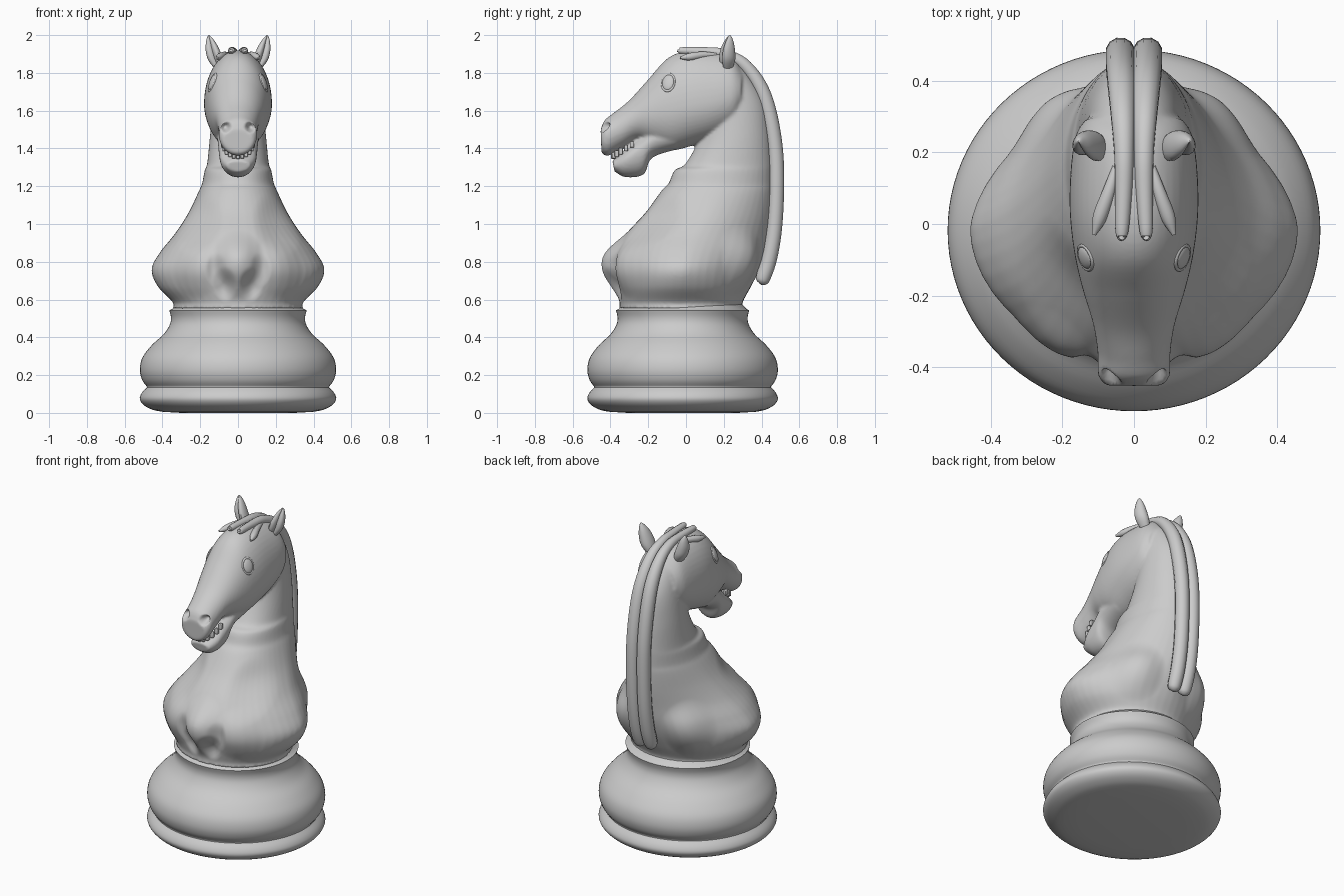
import bpy, bmesh, math
from mathutils import Vector

cube = bpy.data.objects.get("Cube")
if cube:
    bpy.data.objects.remove(cube)


def activate(*objs):
    bpy.ops.object.select_all(action='DESELECT')
    for o in objs:
        o.select_set(True)
    bpy.context.view_layer.objects.active = objs[0]


def add_object(name, bm, angle=40):
    bmesh.ops.recalc_face_normals(bm, faces=bm.faces)
    mesh = bpy.data.meshes.new(name)
    bm.to_mesh(mesh)
    bm.free()
    obj = bpy.data.objects.new(name, mesh)
    bpy.context.collection.objects.link(obj)
    activate(obj)
    bpy.ops.object.shade_smooth_by_angle(angle=math.radians(angle))
    return obj


def refine(keys, steps=6):
    """Catmull-Rom interpolation of section parameters."""
    out = []
    for i in range(len(keys) - 1):
        quad = [keys[max(i - 1, 0)], keys[i], keys[i + 1], keys[min(i + 2, len(keys) - 1)]]
        for s in range(steps):
            t = s / steps
            out.append([b + t / 2 * (c - a + t * (2*a - 5*b + 4*c - d + t * (3*(b - c) + d - a)))
                        for a, b, c, d in zip(*quad)])
    return out + [list(keys[-1])]


def section(ya, za, yb, zb, w, mid, power=2.0, back_power=2.0, count=48):
    """Closed oval between points a and b of the centre plane, widest at fraction mid."""
    a, b = Vector((0, ya, za)), Vector((0, yb, zb))
    centre = a.lerp(b, mid)
    ring = []
    for i in range(count):
        t = math.tau * i / count
        c, s = math.cos(t), math.sin(t)
        e = 2 / (power if c > 0 else back_power)
        p = centre + ((a if c > 0 else b) - centre) * abs(c) ** e
        p.x = math.copysign(w * abs(s) ** e, s)
        ring.append(p)
    return ring


def loft(name, rings):
    bm = bmesh.new()
    loops = [[bm.verts.new(p) for p in r] for r in rings]
    for lo, hi in zip(loops, loops[1:]):
        for i in range(len(lo)):
            j = (i + 1) % len(lo)
            bm.faces.new((lo[i], lo[j], hi[j], hi[i]))
    bm.faces.new(loops[0])
    bm.faces.new(loops[-1])
    return add_object(name, bm)


def press(obj, centre, radii, push):
    """Push the surface near a point with a soft falloff."""
    for v in obj.data.vertices:
        d = Vector([(v.co[k] - centre[k]) / radii[k] for k in range(3)]).length
        if d < 1:
            v.co += Vector(push) * (1 - d * d) ** 2


# Turned base: two rounded mouldings and a waist, then the collar under the chest
lower = [(.4, .006), (.45, .016), (.497, .04), (.52, .072), (.51, .105), (.483, .135)]
upper = [(.483, .14), (.508, .175), (.52, .23), (.505, .295), (.455, .36), (.395, .415),
         (.362, .465), (.355, .505), (.364, .543)]
profile = [(.3, 0)] + refine(lower, 4) + refine(upper, 4) + [(.35, .549), (.335, .565), (.31, .59)]
loft("base", [[Vector((r * math.cos(math.tau * i / 96),
                       r * .97 * math.sin(math.tau * i / 96) - .018, z)) for i in range(96)]
              for r, z in profile])

# Chest, shoulders and neck: front y, back y, height, half width, front and back power
neck_keys = [
    (-.355, .305, .55, .35, 2, 2), (-.352, .3, .585, .345, 2, 2), (-.372, .345, .67, .425, 1.95, 1.8),
    (-.388, .39, .76, .458, 1.88, 1.6), (-.38, .42, .85, .413, 1.9, 1.6),
    (-.315, .44, .95, .333, 2.1, 1.6), (-.215, .455, 1.06, .262, 2.2, 1.7),
    (-.13, .46, 1.175, .207, 2.2, 1.9), (-.092, .46, 1.215, .19, 2.2, 1.9),
    (-.06, .46, 1.285, .176, 2.2, 2), (.0, .46, 1.322, .163, 2.1, 2),
    (.08, .45, 1.48, .147, 2, 2), (.1, .42, 1.65, .13, 2, 2), (.1, .33, 1.8, .11, 2, 2),
    (.1, .24, 1.88, .08, 2, 2)]
neck = loft("horse_body", [section(f, z, b, z, w, .48, p, q)
                           for f, b, z, w, p, q in refine(neck_keys)])

# Skull and upper muzzle: top y, z, bottom y, z, half width, widest fraction
head_keys = [
    (.3, 1.82, .285, 1.56, .135, .5), (.24, 1.89, .25, 1.5, .163, .55),
    (.13, 1.915, .16, 1.455, .177, .58), (0, 1.915, .05, 1.42, .179, .58),
    (-.1, 1.875, -.07, 1.39, .166, .56), (-.2, 1.765, -.16, 1.41, .144, .52),
    (-.3, 1.655, -.25, 1.445, .115, .5), (-.38, 1.59, -.33, 1.405, .102, .5),
    (-.43, 1.55, -.41, 1.362, .1, .45), (-.452, 1.5, -.447, 1.375, .08, .45)]
head = loft("head", [section(*k) for k in refine(head_keys)])

# Lower jaw
jaw_keys = [
    (-.06, 1.54, -.05, 1.395, .115, .5), (-.17, 1.51, -.18, 1.35, .108, .4),
    (-.25, 1.46, -.225, 1.262, .102, .36), (-.32, 1.395, -.32, 1.248, .093, .36),
    (-.39, 1.335, -.378, 1.278, .062, .45)]
jaw = loft("jaw", [section(*k) for k in refine(jaw_keys)])

# Fuse everything into one skin
activate(neck, head, jaw)
bpy.ops.object.join()
body = bpy.context.view_layer.objects.active
fuse = body.modifiers.new("fuse", 'REMESH')
fuse.mode = 'VOXEL'
fuse.voxel_size = .009
soften = body.modifiers.new("soften", 'SMOOTH')
soften.factor = .5
soften.iterations = 4
for m in ("fuse", "soften"):
    bpy.ops.object.modifier_apply(modifier=m)

# Breastbone swell
press(body, (0, -.385, .785), (.15, .25, .2), (0, -.058, 0))
for side in (-1, 1):
    # Nostrils
    press(body, (side * .067, -.445, 1.515), (.034, .06, .036), (0, .05, 0))
    # Shoulder and haunch swells
    press(body, (side * .22, -.33, .77), (.15, .2, .17), (0, -.024, 0))
    press(body, (side * .23, .31, .8), (.16, .2, .2), (side * .012, .035, 0))
    # Hollows beside the breastbone and above the shoulders
    press(body, (side * .07, -.4, .68), (.07, .14, .1), (0, .032, 0))
    press(body, (side * .12, -.39, .76), (.06, .14, .1), (0, .018, 0))
    press(body, (side * .2, -.17, .98), (.14, .24, .22), (side * -.02, .016, 0))
activate(body)
bpy.ops.object.shade_smooth_by_angle(angle=math.radians(60))


def strand(name, points, radius):
    """Rounded lock of hair along (x, y, z, thickness) points."""
    curve = bpy.data.curves.new(name, 'CURVE')
    curve.dimensions = '3D'
    curve.bevel_depth = radius
    curve.bevel_resolution = 4
    curve.use_fill_caps = True
    path = refine(points, 5)
    spline = curve.splines.new('POLY')
    spline.points.add(len(path) - 1)
    for p, (x, y, z, r) in zip(spline.points, path):
        p.co = (x, y, z, 1)
        p.radius = r
    obj = bpy.data.objects.new(name, curve)
    bpy.context.collection.objects.link(obj)
    activate(obj)
    bpy.ops.object.convert(target='MESH')
    bpy.ops.object.shade_smooth_by_angle(angle=math.radians(50))


for side, label in ((-1, "right"), (1, "left")):
    # Long mane lock and short forelock
    mane = [(.034, -.037, 1.92, .05), (.034, -.025, 1.918, .45), (.029, .1, 1.912, .62),
            (.028, .2, 1.9, .7), (.031, .3, 1.85, .85), (.034, .385, 1.74, 1),
            (.037, .437, 1.6, 1.05), (.038, .472, 1.4, 1.05), (.038, .479, 1.2, 1.05),
            (.038, .468, .98, 1.05), (.038, .442, .82, 1.05), (.038, .41, .72, 1),
            (.038, .4, .69, .7), (.038, .395, .68, .1)]
    strand(label + "_mane", [(side * x, y, z, r) for x, y, z, r in mane], .04)
    lock = [(.05, .16, 1.895, .5), (.07, .09, 1.895, .9), (.095, .02, 1.885, 1), (.112, -.03, 1.88, .3)]
    strand(label + "_forelock", [(side * x, y, z, r) for x, y, z, r in lock], .02)

    # Ear with a hollow front
    rings = []
    for x, y, z, r in refine([(.09, .21, 1.81, .03), (.117, .21, 1.865, .05),
                              (.133, .212, 1.915, .048), (.144, .22, 1.96, .033),
                              (.152, .228, 1.99, .014), (.154, .23, 2, .003)], 4):
        ring = []
        for i in range(24):
            t = math.tau * i / 24
            hollow = max(0, math.cos(t + math.pi / 2 - .3)) ** 3 * .75
            ring.append(Vector((side * (x + r * .8 * (1 - hollow) * math.cos(t)),
                                y + r * (1 - hollow) * math.sin(t), z)))
        rings.append(ring)
    loft(label + "_ear", rings)

    # Eyeball and eyelid rim, seated on the face surface
    hit, spot, normal, _ = body.ray_cast(Vector((side, -.095, 1.75)), Vector((-side, 0, 0)))
    bm = bmesh.new()
    bmesh.ops.create_uvsphere(bm, u_segments=24, v_segments=16, radius=.034)
    bmesh.ops.scale(bm, vec=(.4, 1, 1.3), verts=bm.verts)
    eye = add_object(label + "_eye", bm)
    eye.location = spot - normal * .004
    eye.rotation_euler = normal.to_track_quat('X', 'Z').to_euler()
    bpy.ops.mesh.primitive_torus_add(major_radius=.037, minor_radius=.006,
                                     major_segments=32, minor_segments=8)
    lid = bpy.context.object
    lid.name = label + "_eyelid"
    lid.scale = (.95, 1.25, 1)
    lid.location = spot - normal * .004
    lid.rotation_euler = normal.to_track_quat('Z', 'Y').to_euler()
    bpy.ops.object.shade_smooth_by_angle(angle=math.radians(60))

# Upper teeth along the curve of the lip
bm = bmesh.new()
for i in range(11):
    t = math.pi * (i + .5) / 11
    y = -.27 - .115 * math.sin(t)
    made = bmesh.ops.create_cube(bm, size=.026)["verts"]
    bmesh.ops.scale(bm, vec=(.75, .85, 1.3), verts=made)
    bmesh.ops.translate(bm, vec=(.08 * math.cos(t), y, 1.432 + (y + .27) * .62), verts=made)
teeth = add_object("teeth", bm, 30)
bevel = teeth.modifiers.new("bevel", 'BEVEL')
bevel.width = .004
bevel.segments = 2
